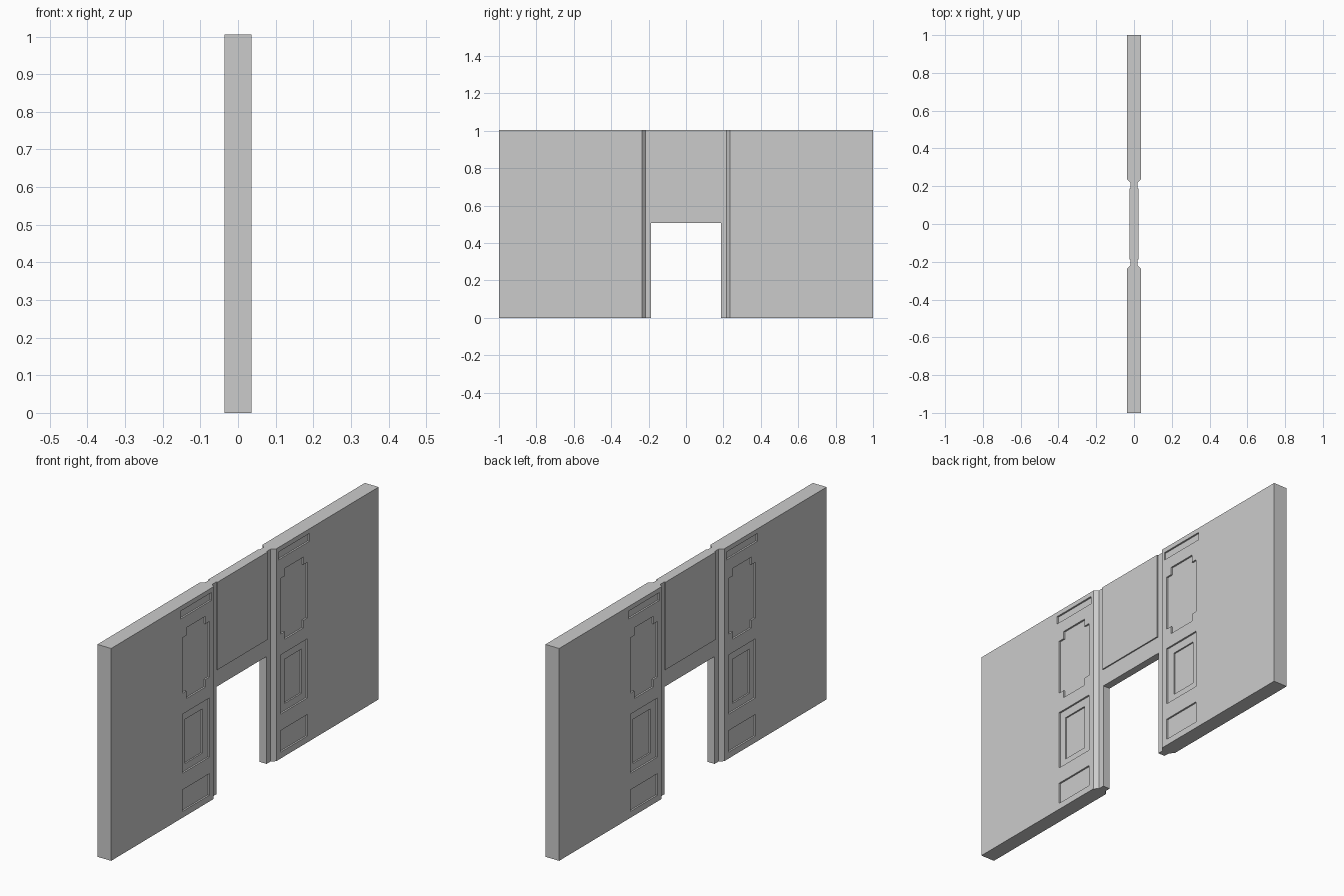
import bpy, bmesh
from mathutils import Vector

if "Cube" in bpy.data.objects:
    bpy.data.objects.remove(bpy.data.objects["Cube"])

HX, H = 0.036, 1.005          # half thickness, height


def make_object(name, bm):
    bmesh.ops.recalc_face_normals(bm, faces=bm.faces)
    mesh = bpy.data.meshes.new(name)
    bm.to_mesh(mesh)
    bm.free()
    obj = bpy.data.objects.new(name, mesh)
    bpy.context.collection.objects.link(obj)
    return obj


def add_prism(bm, points, offset):
    face = bm.faces.new([bm.verts.new(p) for p in points])
    ext = bmesh.ops.extrude_face_region(bm, geom=[face])
    verts = [g for g in ext["geom"] if isinstance(g, bmesh.types.BMVert)]
    bmesh.ops.translate(bm, verts=verts, vec=Vector(offset))


def rect(y0, y1, z0, z1):
    return [(y0, z0), (y1, z0), (y1, z1), (y0, z1)]


def notched(y0, y1, z0, z1, n, m):
    # rectangle with square steps cut out of its corners
    return [(y0 + n, z0), (y1 - n, z0), (y1 - n, z0 + m), (y1, z0 + m),
            (y1, z1 - m), (y1 - n, z1 - m), (y1 - n, z1), (y0 + n, z1),
            (y0 + n, z1 - m), (y0, z1 - m), (y0, z0 + m), (y0 + n, z0 + m)]


def cutter(name, shapes, x_in, y_signs=(1, -1)):
    # outlines in (y, z), repeated on both faces and both sides of the door
    bm = bmesh.new()
    for sx in (1, -1):
        for sy in y_signs:
            for shape in shapes:
                add_prism(bm, [(sx * x_in, sy * y, z) for y, z in shape],
                          (sx * 0.05, 0, 0))
    obj = make_object(name, bm)
    obj.hide_render = True
    return obj


# Wall plan: thick walls, chamfered ends, thin jambs, header panel between
quarter = [(HX, 1.0), (HX, 0.235), (0.018, 0.217), (0.018, 0.187), (0.024, 0.187)]
right = quarter + [(x, -y) for x, y in reversed(quarter)]
plan = right + [(-x, -y) for x, y in right]
bm = bmesh.new()
add_prism(bm, [(x, y, 0) for x, y in plan], (0, 0, H))
wall = make_object("doorway_wall", bm)

# Doorway opening
bm = bmesh.new()
add_prism(bm, [(-0.1, y, z) for y, z in rect(-0.188, 0.188, -0.1, 0.508)], (0.2, 0, 0))
doorway = make_object("doorway_cutter", bm)
doorway.hide_render = True

# Recessed lintel strip, wall panels and inner panel
strip = cutter("lintel_cutter", [rect(-0.19, 0.19, 0.45, 0.59)], 0.0181, (1,))
panels = cutter("panel_cutter", [
    rect(0.266, 0.468, 0.03, 0.132),
    rect(0.266, 0.468, 0.21, 0.49),
    notched(0.266, 0.468, 0.553, 0.888, 0.03, 0.036),
    rect(0.25, 0.483, 0.946, 0.983)], HX - 0.008)
inner = cutter("inner_panel_cutter", [rect(0.306, 0.435, 0.243, 0.452)], HX - 0.015)

bpy.context.view_layer.objects.active = wall
for tool in (doorway, strip, panels, inner):
    mod = wall.modifiers.new(tool.name, "BOOLEAN")
    mod.operation = "DIFFERENCE"
    mod.solver = "EXACT"
    mod.object = tool
    bpy.ops.object.modifier_apply(modifier=mod.name)
    bpy.data.objects.remove(tool)
